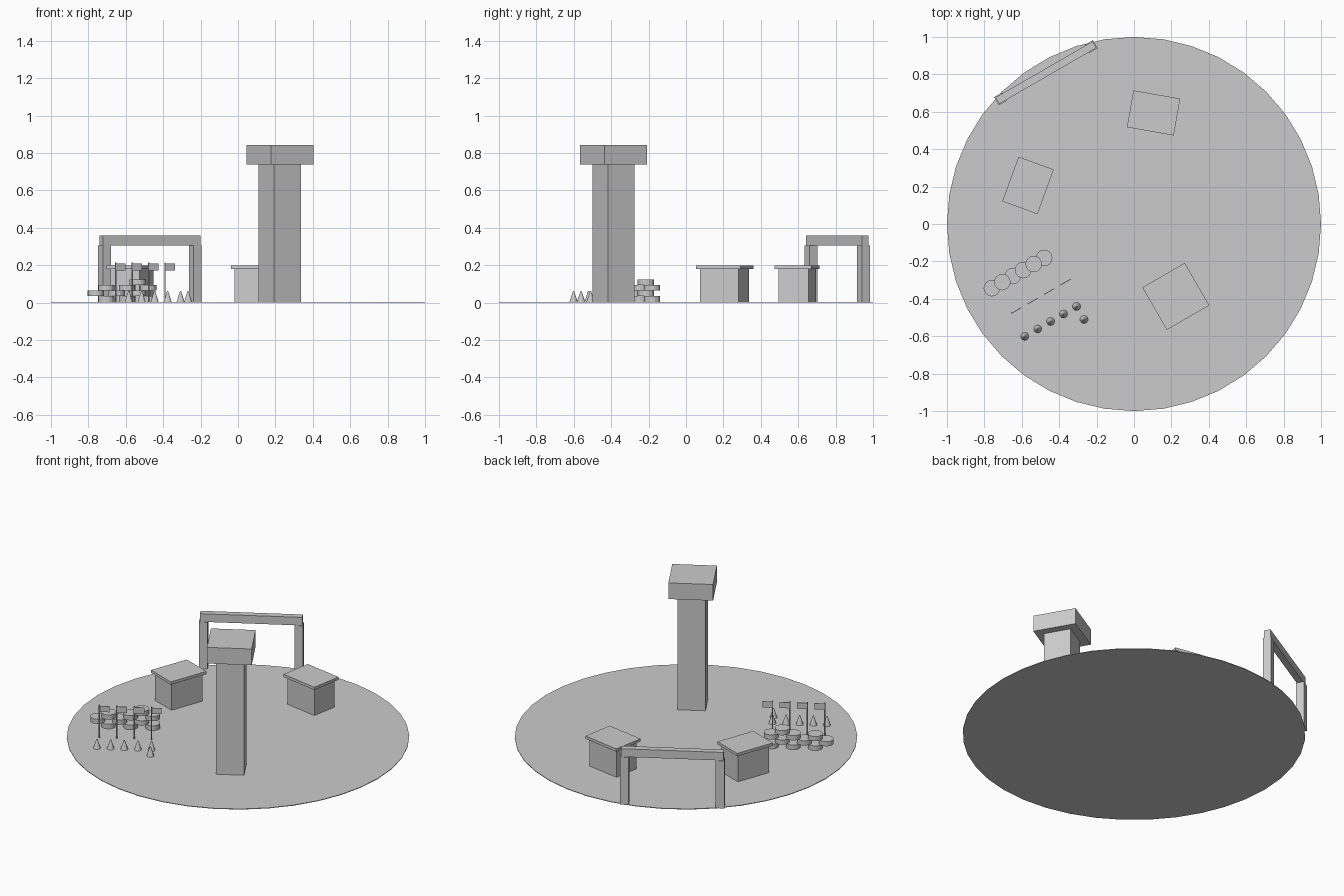
import bpy
from math import radians, cos, sin
from mathutils import Vector

if "Cube" in bpy.data.objects:
    bpy.data.objects.remove(bpy.data.objects["Cube"])


def box(name, center, size, deg, z0):
    """Box standing on z0, turned by deg around z."""
    bpy.ops.mesh.primitive_cube_add(size=1, location=(center[0], center[1], z0 + size[2] / 2),
                                    rotation=(0, 0, radians(deg)))
    o = bpy.context.object
    o.name = name
    o.scale = size
    return o


def cone(name, center, r1, r2, h, z0, sides):
    bpy.ops.mesh.primitive_cone_add(vertices=sides, radius1=r1, radius2=r2, depth=h,
                                    location=(center[0], center[1], z0 + h / 2))
    o = bpy.context.object
    o.name = name
    return o


def polar(r, deg):
    return Vector((r * cos(radians(deg)), r * sin(radians(deg))))


FLOOR = 0.004
along = polar(1, 30)    # direction shared by the gate and the field props

# round ground plate
cone("ground_plate", (0, 0), 1, 1, FLOOR, 0, 40)

# tower with overhanging cap
tower = polar(0.447, -60)
box("tower_shaft", tower, (0.165, 0.165, 0.738), 30, 0)
box("tower_cap", tower, (0.262, 0.262, 0.104), 30, 0.738)

# two kiosks facing the middle
for i, a in enumerate((80, 160)):
    c = polar(0.603, a)
    box(f"kiosk_body_{i}", c, (0.22, 0.165, 0.18), a - 90, 0)
    box(f"kiosk_roof_{i}", c, (0.254, 0.2, 0.018), a - 90, 0.18)

# entrance gate on the rim
gate = Vector((-0.471, 0.809))
for side in (-1, 1):
    box("gate_post", gate + along * 0.28 * side, (0.05, 0.05, 0.306), 30, 0)
box("gate_beam", gate, (0.6, 0.04, 0.052), 30, 0.306)

# staggered stack of tyres
levels = [(1,), (0, 2), (1,), (0, 2), (1, 3), (0, 2)]
for i, column in enumerate(levels):
    for level in column:
        cone("tyre", Vector((-0.76, -0.343)) + along * 0.0645 * i,
             0.044, 0.044, 0.03, FLOOR + level * 0.03, 16)

# row of flags
for i in range(4):
    p = Vector((-0.654, -0.477)) + along * 0.1017 * i
    cone("flag_pole", p, 0.004, 0.004, 0.211, FLOOR, 6)
    box("flag", p + along * 0.03, (0.06, 0.004, 0.038), 30, 0.171)

# traffic cones in an L shape
corner = Vector((-0.307, -0.441))
spots = [corner - along * 0.08 * i for i in range(5)] + [corner + polar(0.08, -60)]
for p in spots:
    cone("marker_cone", p, 0.022, 0.003, 0.058, FLOOR, 10)
